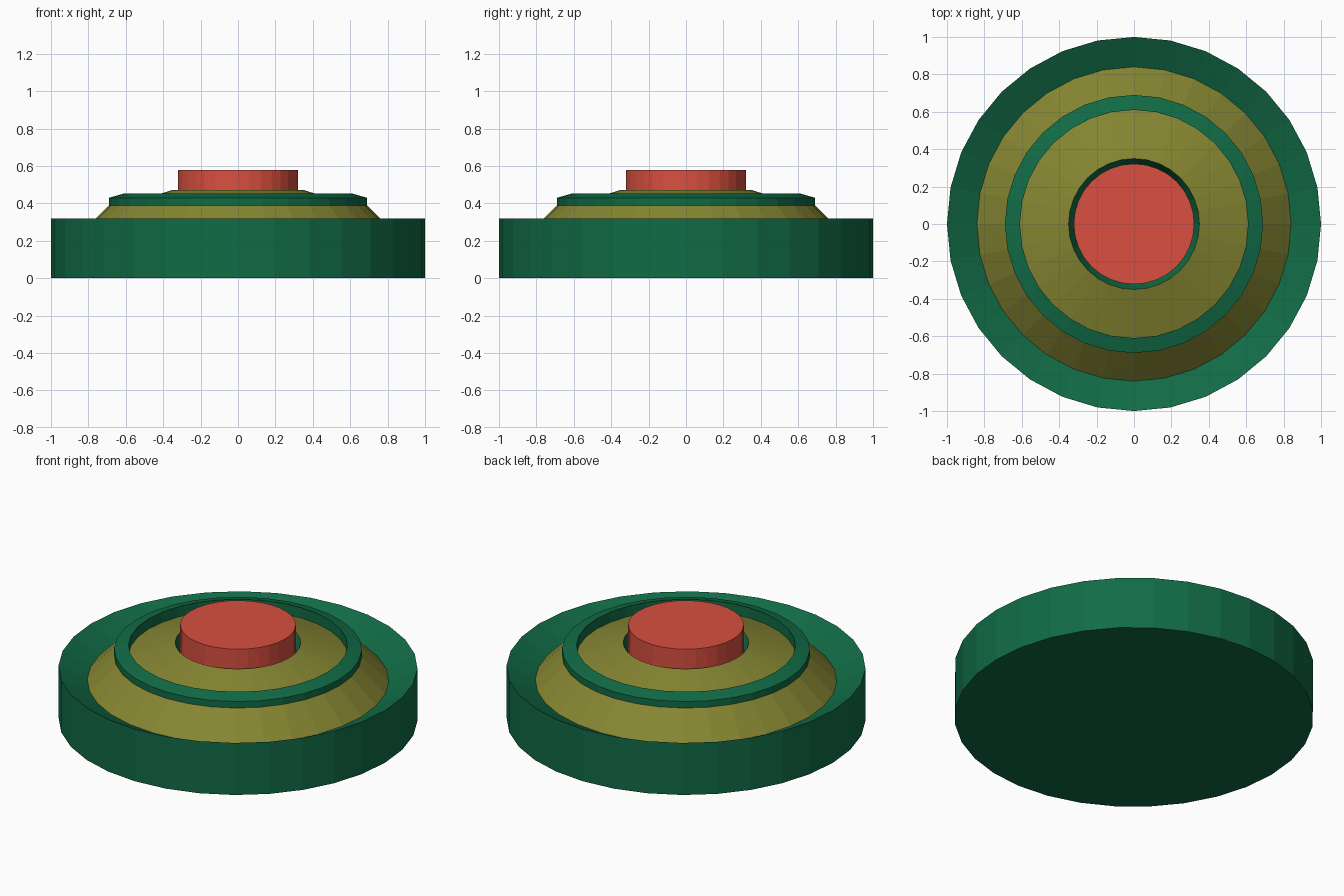
import bpy
import bmesh
import math

SIDES = 32

default = bpy.data.objects.get("Cube")
if default:
    bpy.data.objects.remove(default, do_unlink=True)


def make_material(name, color):
    mat = bpy.data.materials.new(name)
    mat.use_nodes = True
    mat.diffuse_color = color
    mat.node_tree.nodes["Principled BSDF"].inputs["Base Color"].default_value = color
    return mat


def lathe(name, profile, mat, closed=False):
    """Spin an (r, z) profile around the z axis into a flat-shaded part."""
    bm = bmesh.new()
    verts = [bm.verts.new((r, 0, z)) for r, z in profile]
    pairs = list(zip(verts, verts[1:]))
    if closed:
        pairs.append((verts[-1], verts[0]))
    edges = [bm.edges.new(pair) for pair in pairs]
    bmesh.ops.spin(bm, geom=verts + edges, cent=(0, 0, 0), axis=(0, 0, 1),
                   angle=math.tau, steps=SIDES)
    bmesh.ops.remove_doubles(bm, verts=bm.verts, dist=0.0005)
    bmesh.ops.recalc_face_normals(bm, faces=bm.faces)
    mesh = bpy.data.meshes.new(name)
    bm.to_mesh(mesh)
    bm.free()
    mesh.materials.append(mat)
    obj = bpy.data.objects.new(name, mesh)
    bpy.context.collection.objects.link(obj)
    return obj


green = make_material("dark green", (0.0056, 0.147, 0.061, 1))
olive = make_material("olive", (0.235, 0.235, 0.032, 1))
red = make_material("red", (0.694, 0.08, 0.051, 1))

# Wide base with a rim sloping down towards the middle
lathe("base", [(0, 0), (1, 0), (1, 0.32), (0.84, 0.24), (0, 0.24)], green)

# Sloped skirt rising out of the base
lathe("skirt", [(0.84, 0.24), (0.69, 0.39), (0.61, 0.39), (0.61, 0.24)],
      olive, closed=True)

# Raised ring with a bevelled top
lathe("ring", [(0.69, 0.39), (0.69, 0.43), (0.61, 0.453), (0.61, 0.39)],
      green, closed=True)

# Shallow pressure plate inside the ring
lathe("plate", [(0.61, 0.39), (0.35, 0.472), (0.35, 0.25), (0.61, 0.25)],
      olive, closed=True)

# Socket lining around the button
lathe("socket", [(0.35, 0.472), (0.322, 0.40), (0.322, 0.25), (0.35, 0.25)],
      green, closed=True)

# Central button
lathe("button", [(0, 0.3), (0.322, 0.3), (0.322, 0.58), (0, 0.58)], red)
